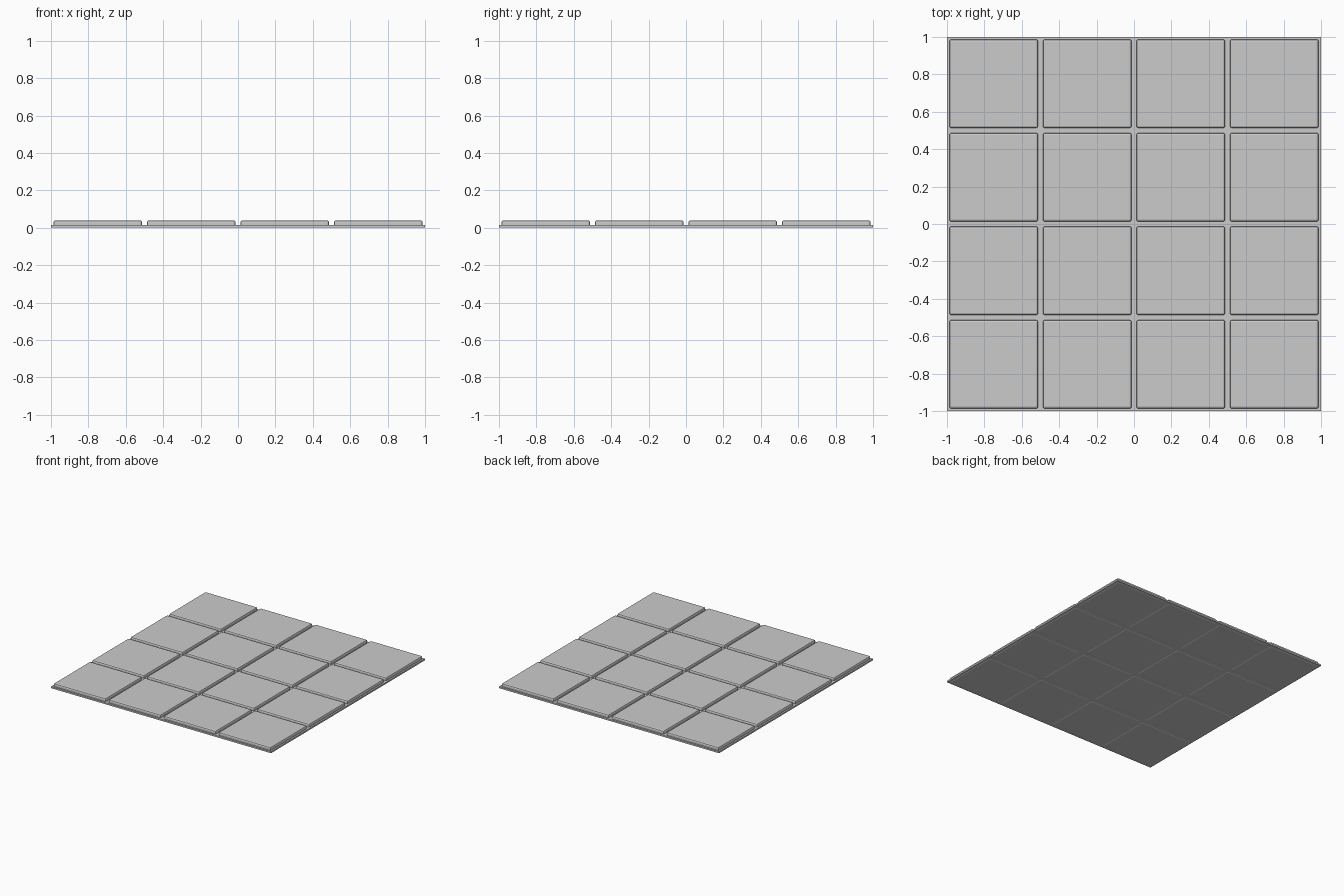
import bpy

if "Cube" in bpy.data.objects:
    bpy.data.objects.remove(bpy.data.objects["Cube"])


def box(name, centre, size, bevel=0.0, segments=2):
    bpy.ops.mesh.primitive_cube_add(size=1, location=centre)
    ob = bpy.context.object
    ob.name = name
    ob.scale = size
    bpy.ops.object.transform_apply(location=False, rotation=False, scale=True)
    if bevel:
        mod = ob.modifiers.new("rounded_edges", 'BEVEL')
        mod.width = bevel
        mod.segments = segments
    return ob


N = 4            # tiles per side
PITCH = 2 / N
TILE = 0.474
HEIGHT = 0.04

# thin grout slab between and around the tiles
box("grout_slab", (0, 0, 0.0085), (2, 2, 0.013))

# square floor tiles with softened edges
for row in range(N):
    for col in range(N):
        x = -1 + PITCH * (col + 0.5)
        y = -1 + PITCH * (row + 0.5)
        box(f"floor_tile_{row}_{col}", (x, y, HEIGHT / 2),
            (TILE, TILE, HEIGHT), bevel=0.011)
